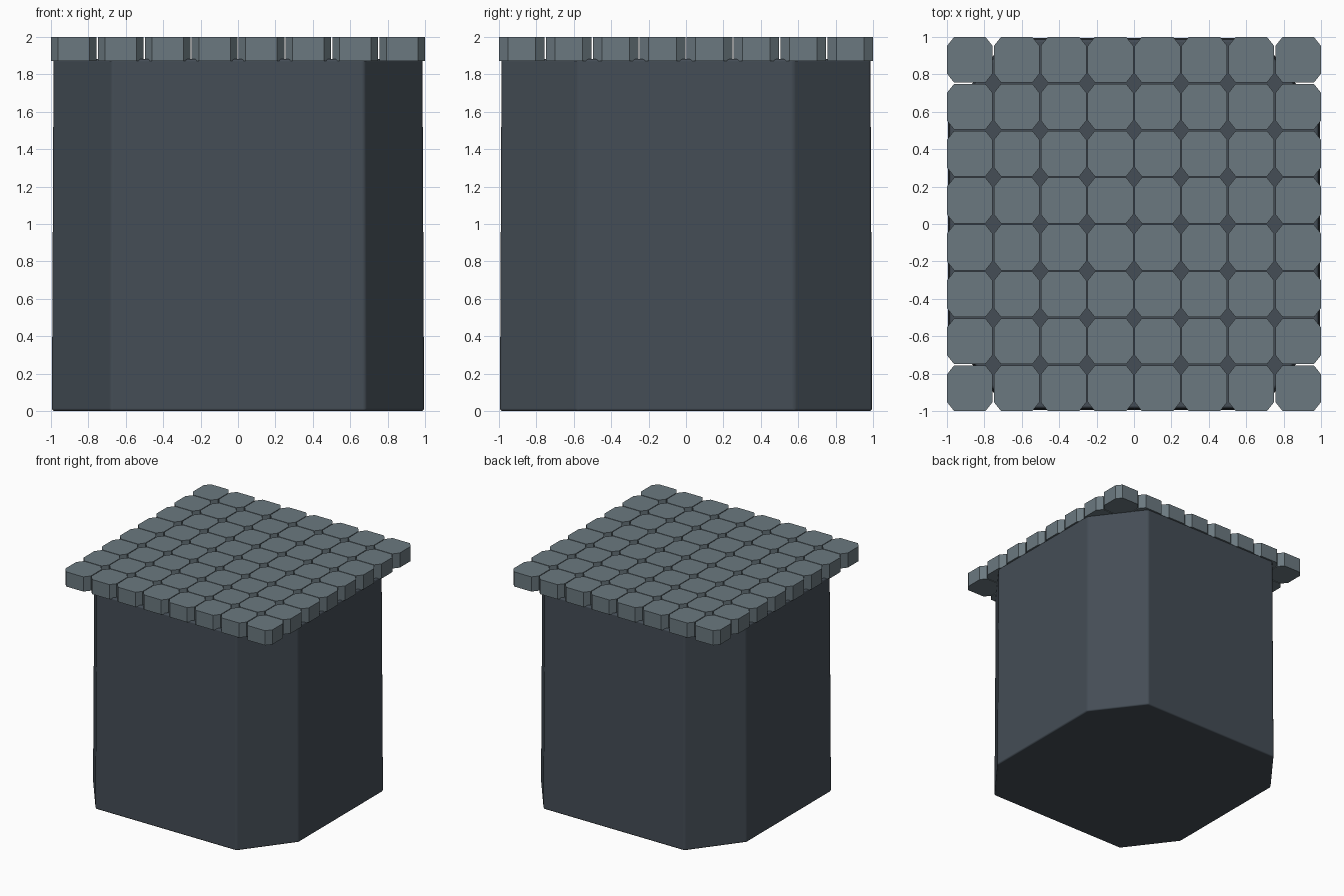
import bpy
import bmesh

default = bpy.data.objects.get("Cube")
if default:
    bpy.data.objects.remove(default, do_unlink=True)


def material(name, colour):
    mat = bpy.data.materials.new(name)
    mat.use_nodes = True
    mat.diffuse_color = (*colour, 1)
    mat.node_tree.nodes["Principled BSDF"].inputs["Base Color"].default_value = (*colour, 1)
    return mat


def octagon(hx, hy, cx, cy):
    """Rectangle outline with its corners cut by cx along x and cy along y."""
    return [(hx, cy - hy), (hx, hy - cy), (hx - cx, hy), (cx - hx, hy),
            (-hx, hy - cy), (-hx, cy - hy), (cx - hx, -hy), (hx - cx, -hy)]


def prism(bm, outline, z0, z1, centre=(0, 0), taper=1.0):
    x, y = centre
    low = [bm.verts.new((x + px, y + py, z0)) for px, py in outline]
    high = [bm.verts.new((x + px * taper, y + py * taper, z1)) for px, py in outline]
    bm.faces.new(low[::-1])
    bm.faces.new(high)
    for i in range(len(outline)):
        j = (i + 1) % len(outline)
        bm.faces.new((low[i], low[j], high[j], high[i]))


def add_object(name, bm, mat):
    mesh = bpy.data.meshes.new(name)
    bm.to_mesh(mesh)
    bm.free()
    mesh.materials.append(mat)
    obj = bpy.data.objects.new(name, mesh)
    bpy.context.collection.objects.link(obj)
    return obj


dark_slate = material("dark slate", (0.058, 0.074, 0.092))
grey_stone = material("grey stone", (0.147, 0.190, 0.214))

# Block with cut corners, slightly tapered, with softly rounded edges
bm = bmesh.new()
prism(bm, octagon(0.995, 0.995, 0.315, 0.415), 0, 1.882, taper=0.991)
block = add_object("base_block", bm, dark_slate)
block.data.shade_smooth()
bevel = block.modifiers.new("rounded edges", "BEVEL")
bevel.width = 0.014
bevel.segments = 3
bevel.limit_method = "ANGLE"
bevel.harden_normals = True

# Paving: an eight by eight grid of corner-cut tiles with thin gaps
COUNT = 8
HALF = 0.122
PITCH = (2 - 2 * HALF) / (COUNT - 1)
bm = bmesh.new()
for row in range(COUNT):
    for col in range(COUNT):
        centre = (HALF - 1 + col * PITCH, HALF - 1 + row * PITCH)
        prism(bm, octagon(HALF, HALF, 0.038, 0.048), 1.872, 2.0, centre)
add_object("paving_tiles", bm, grey_stone)
